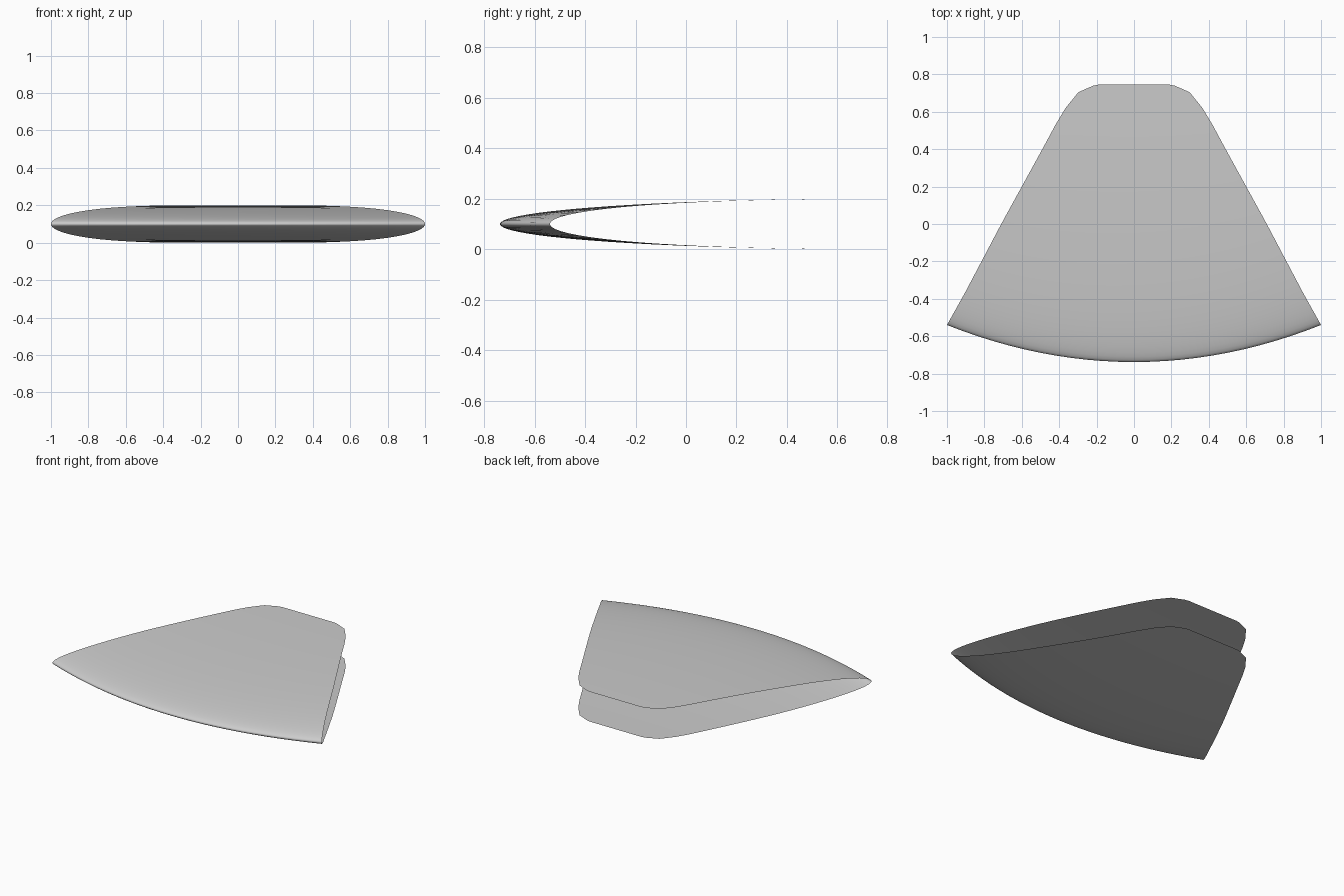
import bpy, bmesh
from math import cos, sqrt, pi

cube = bpy.data.objects.get("Cube")
if cube:
    bpy.data.objects.remove(cube, do_unlink=True)

# Half outline of the side and rear edge: (half width, y)
EDGE = [(1, -.54), (.905, -.37), (.81, -.19), (.71, 0), (.6, .2), (.49, .4),
        (.42, .53), (.366, .62), (.297, .705), (.217, .74), (.19, .745)]
FRONT, BACK, BOW, HALF = EDGE[0][1], EDGE[-1][1], .198, .1
ROWS, COLS = 24, 24


def lead(x):
    """Bowed leading edge seen from above."""
    return FRONT - BOW * (1 - x * x)


def half_width(y):
    for (x0, y0), (x1, y1) in zip(EDGE, EDGE[1:]):
        if y <= y1:
            return x0 + (x1 - x0) * (y - y0) / (y1 - y0)
    return EDGE[-1][0]


def point(y_edge, c, side):
    """Point on the upper (side 1) or lower (side -1) sheet."""
    r = (y_edge - FRONT) / (BACK - FRONT)
    x = c * half_width(y_edge)
    y = y_edge - BOW * (1 - r) * (1 - c * c)
    u = min(1, max(0, (y - lead(x)) / (BACK - lead(x))))
    return x, y, HALF + side * HALF * sqrt(max(0, 1 - (1 - u) ** 2))


# Rows are dense near the nose, with extra ones at the rounded rear corners
stations = [FRONT + (BACK - FRONT) * (1 - cos(i / ROWS * pi / 2)) for i in range(ROWS)]
stations = sorted(stations + [y for x, y in EDGE[6:]])
rows = [(y, 1) for y in reversed(stations)] + [(y, -1) for y in stations[1:]]

# One open sheet folded around the leading edge
bm = bmesh.new()
grid = [[bm.verts.new(point(y, 2 * j / COLS - 1, side)) for j in range(COLS + 1)]
        for y, side in rows]
for a, b in zip(grid, grid[1:]):
    for j in range(COLS):
        bm.faces.new((a[j], b[j], b[j + 1], a[j + 1])).smooth = True
mesh = bpy.data.meshes.new("folded_shell")
bm.to_mesh(mesh)
bm.free()
shell = bpy.data.objects.new("folded_shell", mesh)
bpy.context.collection.objects.link(shell)

# Plain grey finish
grey = bpy.data.materials.new("light grey")
grey.use_nodes = True
grey.diffuse_color = (.6, .6, .6, 1)
grey.node_tree.nodes["Principled BSDF"].inputs["Base Color"].default_value = (.6, .6, .6, 1)
mesh.materials.append(grey)
